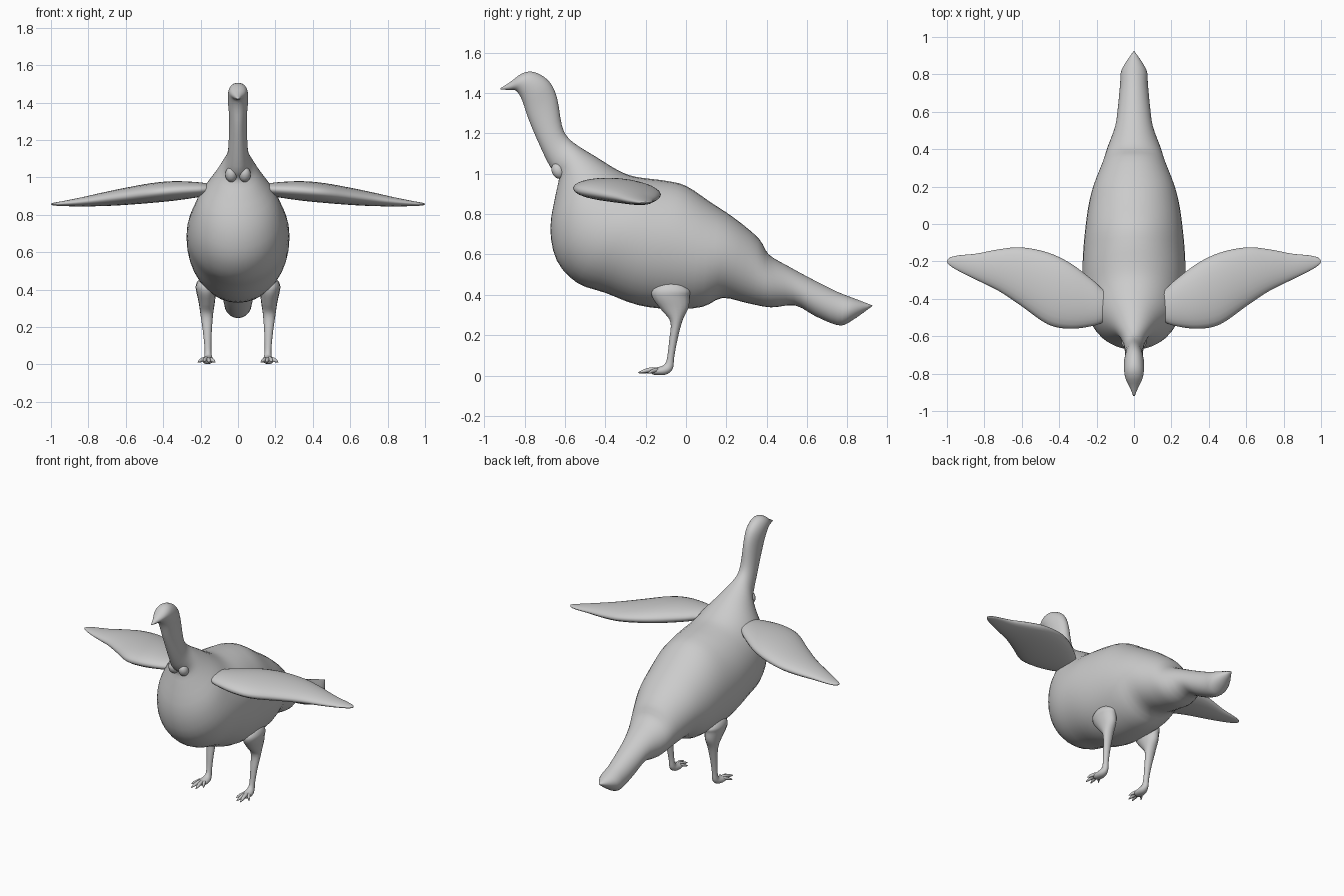
import bpy, bmesh, math
from mathutils import Vector


def spline(rows, steps):
    """Catmull-Rom interpolation through rows of numbers."""
    out = []
    for i in range(len(rows) - 1):
        p0, p1 = rows[max(i - 1, 0)], rows[i]
        p2, p3 = rows[i + 1], rows[min(i + 2, len(rows) - 1)]
        for s in range(steps):
            t = s / steps
            out.append([0.5 * (2 * b + (c - a) * t + (2 * a - 5 * b + 4 * c - d) * t * t
                               + (3 * b - a - 3 * c + d) * t ** 3)
                        for a, b, c, d in zip(p0, p1, p2, p3)])
    out.append(list(rows[-1]))
    return out


def loft(name, sections, segs=24):
    """Skin elliptical sections given as (centre, half axis u, half axis v)."""
    bm = bmesh.new()
    rings = []
    for c, u, v in sections:
        angles = [2 * math.pi * k / segs for k in range(segs)]
        rings.append([bm.verts.new(c + u * math.cos(a) + v * math.sin(a)) for a in angles])
    for r, q in zip(rings, rings[1:]):
        for k in range(segs):
            n = (k + 1) % segs
            bm.faces.new((r[k], r[n], q[n], q[k]))
    bm.faces.new(rings[0])
    bm.faces.new(rings[-1])
    bmesh.ops.recalc_face_normals(bm, faces=bm.faces)
    mesh = bpy.data.meshes.new(name)
    bm.to_mesh(mesh)
    bm.free()
    mesh.shade_smooth()
    obj = bpy.data.objects.new(name, mesh)
    bpy.context.collection.objects.link(obj)
    return obj


def tube(name, rows, segs=12):
    """Loft of tilted rings: x, y, z, half width x, half depth (y, z)."""
    return loft(name, [(Vector(r[:3]), Vector((r[3], 0, 0)), Vector((0, r[4], r[5])))
                       for r in spline(rows, 4)], segs)


# Body, neck, head and beak: top y, top z, bottom y, bottom z, half width
body = [
    (0.925, 0.347, 0.92, 0.342, 0.003), (0.84, 0.38, 0.81, 0.265, 0.066),
    (0.75, 0.415, 0.75, 0.25, 0.074), (0.63, 0.475, 0.64, 0.295, 0.085),
    (0.51, 0.54, 0.54, 0.348, 0.10), (0.41, 0.60, 0.42, 0.338, 0.14),
    (0.36, 0.68, 0.30, 0.36, 0.168), (0.24, 0.78, 0.18, 0.385, 0.215),
    (0.12, 0.86, 0.08, 0.34, 0.243), (0.00, 0.94, -0.08, 0.33, 0.262),
    (-0.10, 0.965, -0.24, 0.35, 0.273), (-0.18, 0.975, -0.40, 0.41, 0.275),
    (-0.25, 0.985, -0.54, 0.46, 0.267), (-0.30, 1.00, -0.64, 0.57, 0.245),
    (-0.36, 1.03, -0.672, 0.73, 0.205), (-0.44, 1.08, -0.645, 0.90, 0.135),
    (-0.53, 1.135, -0.63, 0.985, 0.088), (-0.585, 1.18, -0.67, 1.03, 0.06),
    (-0.615, 1.24, -0.72, 1.13, 0.05), (-0.64, 1.38, -0.78, 1.27, 0.048),
    (-0.68, 1.46, -0.81, 1.36, 0.054), (-0.75, 1.503, -0.835, 1.405, 0.052),
    (-0.81, 1.498, -0.855, 1.415, 0.042), (-0.87, 1.455, -0.88, 1.415, 0.022),
    (-0.92, 1.423, -0.92, 1.418, 0.004),
]
loft("body", [(Vector((0, (a + c) / 2, (b + d) / 2)), Vector((w, 0, 0)),
               Vector((0, (a - c) / 2, (b - d) / 2)))
              for a, b, c, d, w in spline(body, 3)], 36)

# Wing: x, rear y, front y, top z, bottom z
wing = [
    (0.10, -0.39, -0.49, 0.95, 0.92), (0.165, -0.35, -0.525, 0.967, 0.905),
    (0.22, -0.30, -0.545, 0.975, 0.893), (0.34, -0.21, -0.56, 0.98, 0.876),
    (0.46, -0.153, -0.537, 0.97, 0.864), (0.60, -0.125, -0.44, 0.945, 0.853),
    (0.72, -0.135, -0.36, 0.92, 0.847), (0.84, -0.158, -0.30, 0.893, 0.845),
    (0.94, -0.168, -0.25, 0.873, 0.847), (0.985, -0.18, -0.222, 0.865, 0.85),
    (1.0, -0.197, -0.205, 0.86, 0.855),
]

# Leg: x, y, z, half width, half depth y, half depth z
leg = [
    (0.170, -0.075, 0.460, 0.010, 0.020, 0.000), (0.171, -0.075, 0.452, 0.040, 0.065, 0.000),
    (0.172, -0.075, 0.420, 0.054, 0.095, 0.000), (0.170, -0.073, 0.385, 0.052, 0.090, 0.005),
    (0.167, -0.053, 0.330, 0.043, 0.066, 0.008), (0.167, -0.047, 0.270, 0.034, 0.030, 0.004),
    (0.164, -0.062, 0.180, 0.024, 0.021, 0.003), (0.161, -0.076, 0.090, 0.018, 0.018, 0.005),
    (0.160, -0.086, 0.045, 0.020, 0.020, -0.012), (0.161, -0.110, 0.026, 0.028, 0.010, -0.021),
    (0.163, -0.150, 0.021, 0.030, 0.000, -0.018), (0.165, -0.172, 0.020, 0.016, 0.000, -0.010),
]
# Toes: tip x, tip y, tip z, radius
toes = [(0.122, -0.195, 0.012, 0.011), (0.152, -0.232, 0.012, 0.012),
        (0.183, -0.238, 0.014, 0.012), (0.214, -0.190, 0.012, 0.011)]

for side, s in (("right", -1), ("left", 1)):
    loft(side + "_wing", [(Vector((s * x, (r + f) / 2, (t + b) / 2)),
                           Vector((0, (r - f) / 2, 0)), Vector((0, 0, (t - b) / 2)))
                          for x, r, f, t, b in spline(wing, 4)])
    tube(side + "_leg", [(s * r[0],) + r[1:] for r in leg], 16)
    for i, (tx, ty, tz, rad) in enumerate(toes):
        rows = []
        for t, w, h in ((0, 1, 0.012), (0.4, 1.0, 0.016), (0.75, 0.8, 0.008), (1, 0.15, 0)):
            rows.append((s * (0.165 + (tx - 0.165) * t), -0.12 + (ty + 0.12) * t,
                         tz + h, rad * w, 0, rad * w))
        tube(f"{side}_toe_{i + 1}", rows, 10)
    # Wattle lobe at the base of the throat
    lobe = []
    for k in range(9):
        a = math.pi * k / 8
        r = max(math.sin(a), 0.02)
        lobe.append((s * 0.036, -0.632 - 0.006 * math.cos(a), 1.015 + 0.04 * math.cos(a),
                     0.032 * r, 0.034 * r, 0))
    tube(side + "_wattle", lobe)
